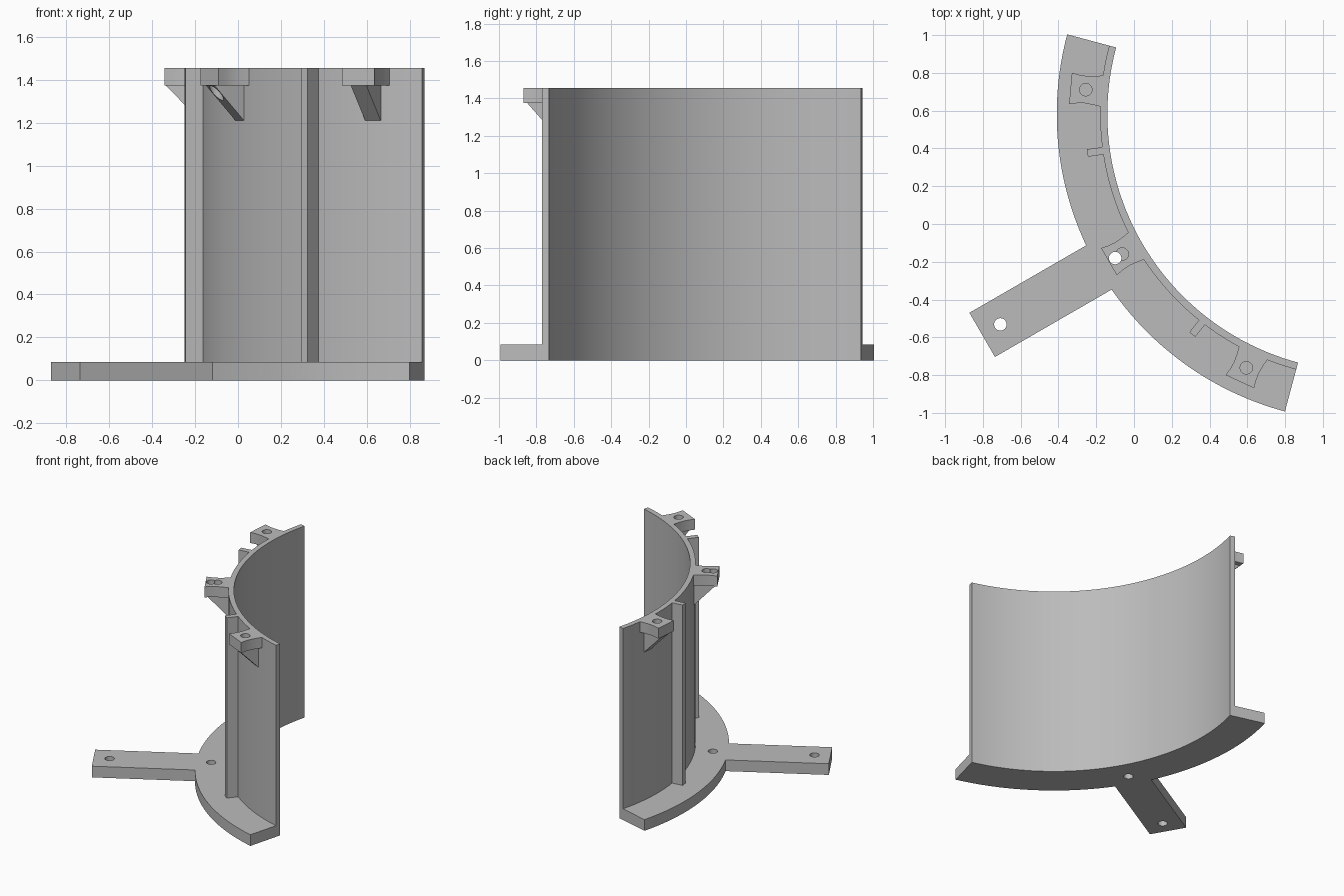
import bpy, bmesh
from math import radians, sin, cos, pi
from mathutils import Matrix, Vector

cube = bpy.data.objects.get("Cube")
if cube:
    bpy.data.objects.remove(cube, do_unlink=True)

# Main dimensions: everything is laid out around one arc axis
AXIS = Vector((1.221, 0.582, 0))
R_IN, R_WALL, R_BASE = 1.362, 1.40, 1.63
BASE_H, LUG_Z, TOP = 0.085, 1.375, 1.455
MID, HALF = 210, 45
HOLE_R, BOLT_R, LUG_HOLE_R = 0.033, 1.525, 1.482

grey = bpy.data.materials.new("light grey")
grey.use_nodes = True
grey.diffuse_color = (0.5, 0.5, 0.5, 1)
grey.node_tree.nodes["Principled BSDF"].inputs["Base Color"].default_value = (0.5, 0.5, 0.5, 1)


def extrude(name, points, offset, angle):
    """Extrude a 3D outline by offset, then turn it about the arc axis."""
    bm = bmesh.new()
    face = bm.faces.new([bm.verts.new(p) for p in points])
    ext = bmesh.ops.extrude_face_region(bm, geom=[face])
    moved = [v for v in ext["geom"] if isinstance(v, bmesh.types.BMVert)]
    bmesh.ops.translate(bm, verts=moved, vec=offset)
    bmesh.ops.recalc_face_normals(bm, faces=bm.faces)
    bm.transform(Matrix.Translation(AXIS) @ Matrix.Rotation(radians(angle), 4, 'Z'))
    mesh = bpy.data.meshes.new(name)
    bm.to_mesh(mesh)
    bm.free()
    mesh.materials.append(grey)
    ob = bpy.data.objects.new(name, mesh)
    bpy.context.collection.objects.link(ob)
    return ob


def slab(name, outline, z0, z1, angle):
    return extrude(name, [(x, y, z0) for x, y in outline], (0, 0, z1 - z0), angle)


def arc(radius, start, end, steps=64):
    angles = [radians(start + (end - start) * i / steps) for i in range(steps + 1)]
    return [(radius * cos(a), radius * sin(a)) for a in angles]


def boolean(ob, tool, operation):
    mod = ob.modifiers.new("boolean", 'BOOLEAN')
    mod.operation, mod.solver, mod.object = operation, 'EXACT', tool
    bpy.context.view_layer.objects.active = ob
    bpy.ops.object.modifier_apply(modifier=mod.name)
    bpy.data.objects.remove(tool, do_unlink=True)


def drill(ob, radius, z0, z1, angle):
    circle = [(radius + HOLE_R * cos(2 * pi * i / 32), HOLE_R * sin(2 * pi * i / 32)) for i in range(32)]
    boolean(ob, slab("drill", circle, z0, z1, angle), 'DIFFERENCE')


# Curved base flange with its mounting arm
base = slab("base_flange", arc(R_IN, -HALF, HALF) + arc(R_BASE, HALF, -HALF), 0, BASE_H, MID)
arm_w, arm_end = 0.135, 2.338
arm = slab("arm", [(1.5, -arm_w), (arm_end, -arm_w), (arm_end, arm_w), (1.5, arm_w)], 0, BASE_H, MID)
boolean(base, arm, 'UNION')
for r in (BOLT_R, 2.227):
    drill(base, r, -0.1, 0.2, MID)

# Tall curved wall
wall = slab("curved_wall", arc(R_IN, -HALF, HALF) + arc(R_WALL, HALF, -HALF), BASE_H, TOP, MID)

# Vertical ribs on the outside of the wall
ribs = []
for side, turn in (("left", 22), ("right", -22)):
    outline = [(1.385, -0.02), (1.482, -0.02), (1.482, 0.02), (1.385, 0.02)]
    ribs.append(slab(side + "_rib", outline, BASE_H, TOP, MID + turn))

# Screw lugs along the top edge, each on a sloping gusset
lugs = []
for side, turn in (("left", 35), ("middle", 0), ("right", -35)):
    half = [(1.385, 0.085), (1.43, 0.077), (1.48, 0.072), (1.52, 0.075), (1.563, 0.083)]
    outline = half + [(x, -y) for x, y in reversed(half)]
    lug = slab(side + "_lug", outline, LUG_Z, TOP, MID + turn)
    drill(lug, LUG_HOLE_R, LUG_Z - 0.1, TOP + 0.1, MID + turn)
    gusset = extrude(side + "_gusset",
                     [(1.385, -0.04, LUG_Z), (1.56, -0.04, LUG_Z), (R_WALL, -0.04, 1.21), (1.385, -0.04, 1.21)],
                     (0, 0.08, 0), MID + turn)
    if turn == 0:
        for part in (lug, gusset):
            drill(part, BOLT_R, 1.0, TOP + 0.1, MID)
    lugs += [lug, gusset]

# Smooth the curves, keep the edges crisp
bpy.ops.object.select_all(action='DESELECT')
for ob in [base, wall] + ribs + lugs:
    ob.select_set(True)
bpy.context.view_layer.objects.active = base
bpy.ops.object.shade_smooth_by_angle(angle=radians(25))
